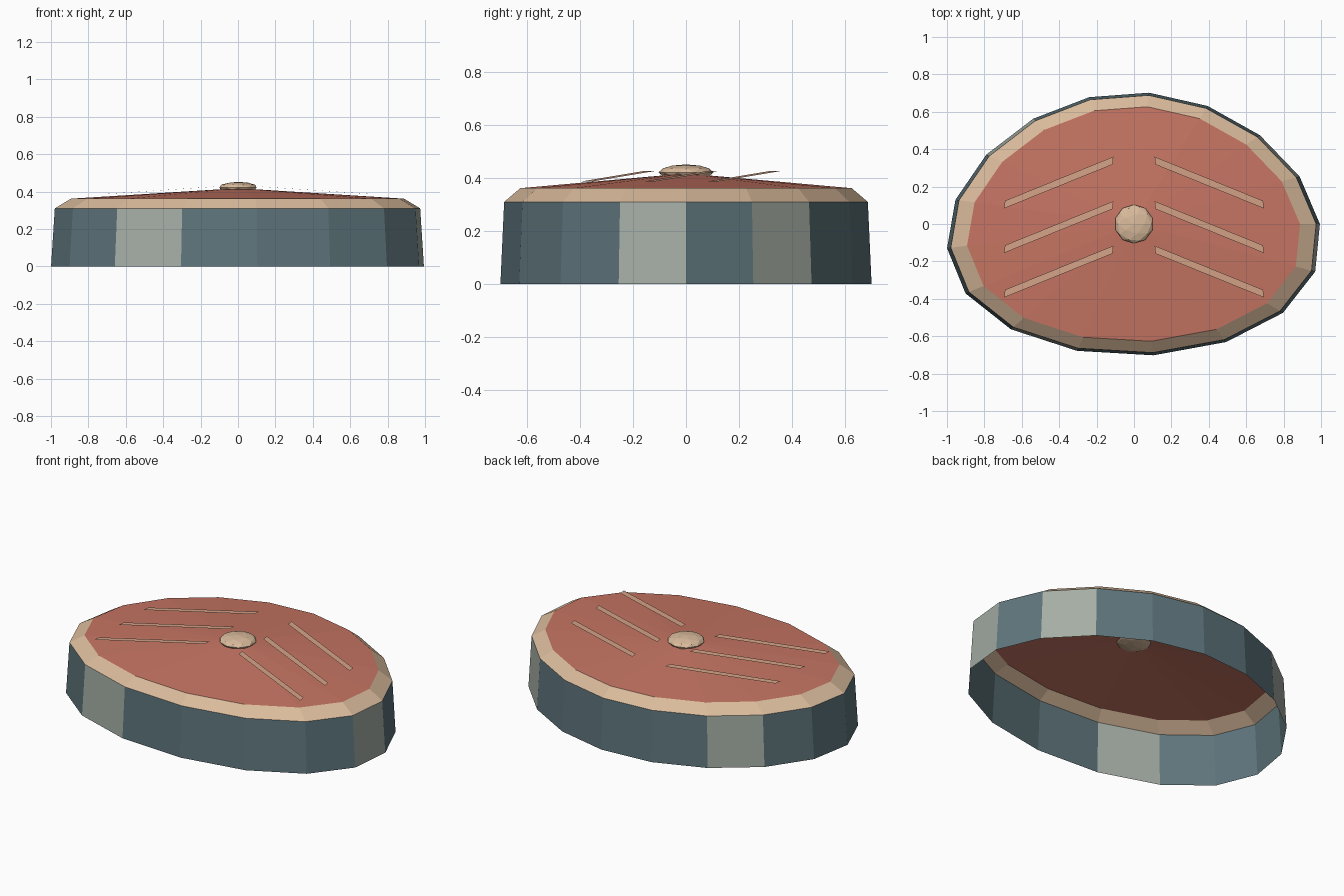
import bpy, bmesh
from math import sin, cos, tau

if "Cube" in bpy.data.objects:
    bpy.data.objects.remove(bpy.data.objects["Cube"], do_unlink=True)


def material(name, rgb):
    lin = [((c / 255 + 0.055) / 1.055) ** 2.4 for c in rgb] + [1.0]
    m = bpy.data.materials.new(name)
    m.use_nodes = True
    m.diffuse_color = lin
    m.node_tree.nodes["Principled BSDF"].inputs["Base Color"].default_value = lin
    return m


SLATE = material("slate blue", (94, 117, 124))
PANEL = material("pale grey", (165, 174, 165))
TAN = material("tan", (218, 187, 156))
RED = material("brick red", (198, 117, 99))
PEACH = material("peach", (212, 163, 135))


def finish(name, bm, mats):
    mesh = bpy.data.meshes.new(name)
    bm.to_mesh(mesh)
    bm.free()
    for m in mats:
        mesh.materials.append(m)
    obj = bpy.data.objects.new(name, mesh)
    bpy.context.collection.objects.link(obj)
    return obj


SIDES = 17


def ring(bm, scale, z):
    """Egg-shaped outline, wider toward the front."""
    pts = []
    for i in range(SIDES):
        a = tau * i / SIDES
        pts.append(bm.verts.new((0.994 * scale * cos(a) * (1 - 0.125 * sin(a)),
                                 0.705 * scale * sin(a), z)))
    return pts


def band(bm, low, high, index_rule=lambda i: 0):
    for i in range(SIDES):
        j = (i + 1) % SIDES
        bm.faces.new((low[i], low[j], high[j], high[i])).material_index = index_rule(i)


# Open-bottomed wall, with every fifth side a pale panel
bm = bmesh.new()
band(bm, ring(bm, 1, 0), ring(bm, 0.98, 0.31), lambda i: int(i % 5 == 1))
finish("wall", bm, [SLATE, PANEL])

# Sloping rim
bm = bmesh.new()
band(bm, ring(bm, 0.98, 0.31), ring(bm, 0.893, 0.362))
finish("rim", bm, [TAN])

# Shallow conical top
bm = bmesh.new()
edge = ring(bm, 0.893, 0.362)
apex = bm.verts.new((0, 0, 0.418))
for i in range(SIDES):
    bm.faces.new((edge[i], edge[(i + 1) % SIDES], apex))
finish("top", bm, [RED])

# Flattened faceted knob
bm = bmesh.new()
bmesh.ops.create_icosphere(bm, subdivisions=2, radius=1)
bmesh.ops.scale(bm, vec=(0.104, 0.104, 0.03), verts=bm.verts)
bmesh.ops.translate(bm, vec=(0, 0, 0.422), verts=bm.verts)
finish("knob", bm, [TAN])

# Three thin slanted strips on each side
for side, label in ((1, "left"), (-1, "right")):
    for n in range(3):
        y = 0.36 - 0.238 * n
        bm = bmesh.new()
        corners = [(0.11, y, 0.427), (0.115, y - 0.042, 0.427),
                   (0.695, y - 0.277, 0.388), (0.69, y - 0.236, 0.388)]
        vs = [bm.verts.new((side * cx, cy, cz)) for cx, cy, cz in corners]
        bm.faces.new(vs if side > 0 else vs[::-1])
        finish(f"strip_{label}_{n + 1}", bm, [PEACH])
